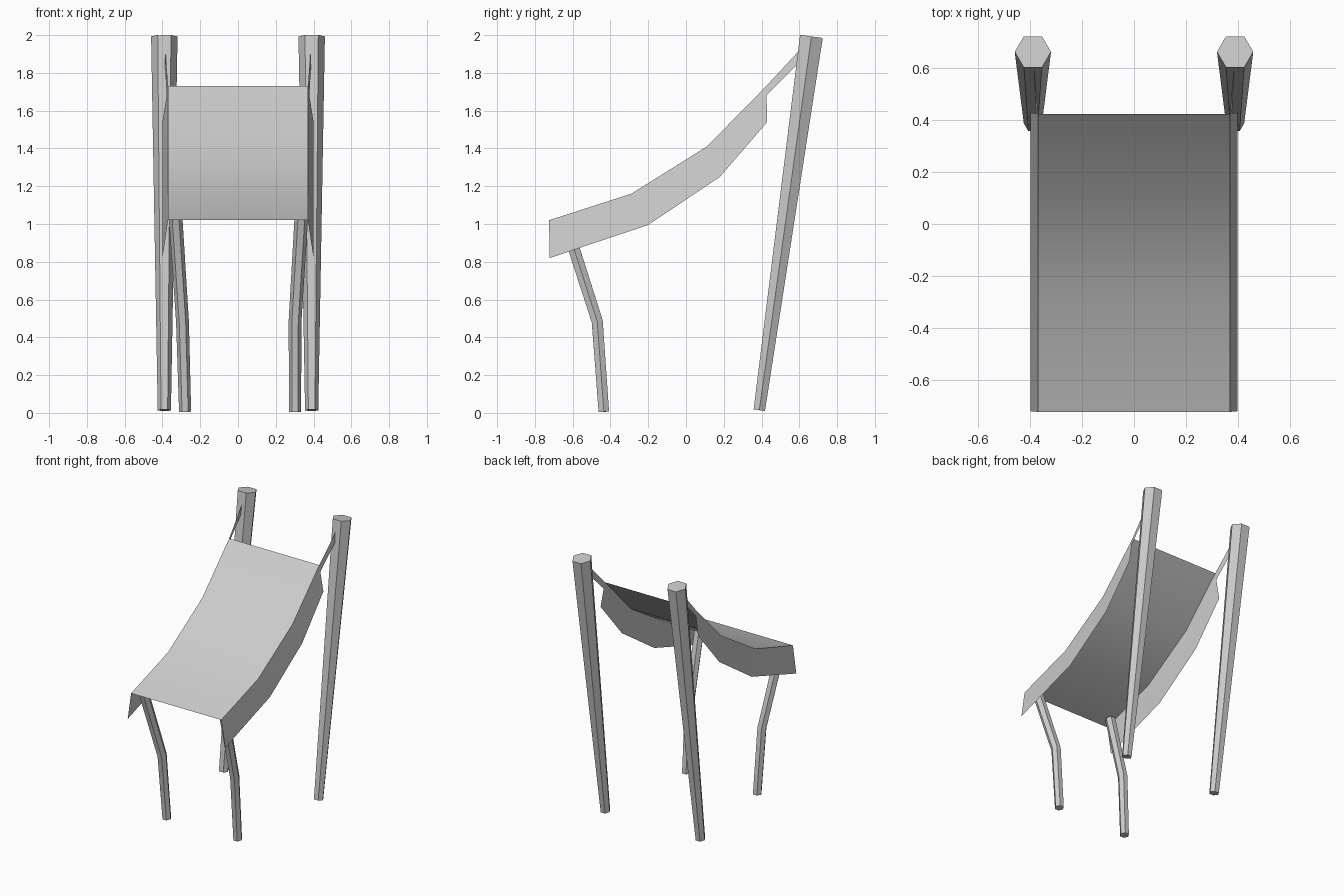
import bpy, bmesh, math
from mathutils import Vector

cube = bpy.data.objects.get("Cube")
if cube:
    bpy.data.objects.remove(cube)

grey = bpy.data.materials.new("light_grey")
grey.use_nodes = True
colour = (0.6, 0.6, 0.6, 1)
grey.diffuse_color = colour
grey.node_tree.nodes["Principled BSDF"].inputs["Base Color"].default_value = colour


def finish(name, bm, recalc=True):
    if recalc:
        bmesh.ops.recalc_face_normals(bm, faces=bm.faces[:])
    mesh = bpy.data.meshes.new(name)
    bm.to_mesh(mesh)
    bm.free()
    mesh.materials.append(grey)
    obj = bpy.data.objects.new(name, mesh)
    bpy.context.collection.objects.link(obj)
    bpy.ops.object.select_all(action='DESELECT')
    obj.select_set(True)
    bpy.context.view_layer.objects.active = obj
    bpy.ops.object.shade_smooth_by_angle(angle=math.radians(30))
    return obj


def hex_post(name, path, radii):
    """Six-sided bar swept along a path, corners pointing sideways."""
    bm = bmesh.new()
    pts = [Vector(p) for p in path]
    rings = []
    for i, (p, r) in enumerate(zip(pts, radii)):
        axis = (pts[min(i + 1, len(pts) - 1)] - pts[max(i - 1, 0)]).normalized()
        depth = axis.cross(Vector((1, 0, 0))).normalized()
        side = depth.cross(axis)
        angles = [math.radians(60 * k) for k in range(6)]
        rings.append([bm.verts.new(p + r * (side * math.cos(a) + depth * math.sin(a)))
                      for a in angles])
    for low, high in zip(rings, rings[1:]):
        for k in range(6):
            n = (k + 1) % 6
            bm.faces.new((low[k], low[n], high[n], high[k]))
    bm.faces.new(rings[0])
    bm.faces.new(rings[-1])
    return finish(name, bm)


# Sagging cloth with a flap hanging along each side
ridge = [(-0.725, 1.02), (-0.29, 1.16), (0.11, 1.41), (0.425, 1.73)]
hem = [(-0.722, 0.82), (-0.2, 0.995), (0.18, 1.25), (0.43, 1.54)]
bm = bmesh.new()
rows = []
for (ty, tz), (by, bz) in zip(ridge, hem):
    rows.append([bm.verts.new(v) for v in (
        (-0.4, by, bz), (-0.37, ty, tz), (0.37, ty, tz), (0.4, by, bz))])
for near, far in zip(rows, rows[1:]):
    for k in range(3):
        bm.faces.new((near[k], near[k + 1], far[k + 1], far[k]))
finish("canopy_cloth", bm, recalc=False)

for label, s in (("left", 1), ("right", -1)):
    # Tall leaning rear posts, thicker at the top
    hex_post("rear_post_" + label,
             [(s * 0.39, 0.388, 0.014), (s * 0.39, 0.664, 1.993)], [0.035, 0.07])

    # Flat straps tying the cloth to the rear posts
    bm = bmesh.new()
    strap = [(0.37, 0.425, 1.73), (0.378, 0.425, 1.68), (0.388, 0.615, 1.87), (0.385, 0.61, 1.93)]
    verts = [bm.verts.new((s * x, y, z)) for x, y, z in strap]
    bm.faces.new(verts if s > 0 else verts[::-1])
    finish("strap_" + label, bm, recalc=False)

# Short bent front legs, not quite mirrored
for label, xs in (("left", (0.302, 0.302, 0.335)), ("right", (-0.28, -0.294, -0.33))):
    path = [(x, y, z) for x, (y, z) in zip(xs, ((-0.435, 0.006), (-0.47, 0.485), (-0.645, 1.03)))]
    hex_post("front_leg_" + label, path, [0.032, 0.034, 0.036])
